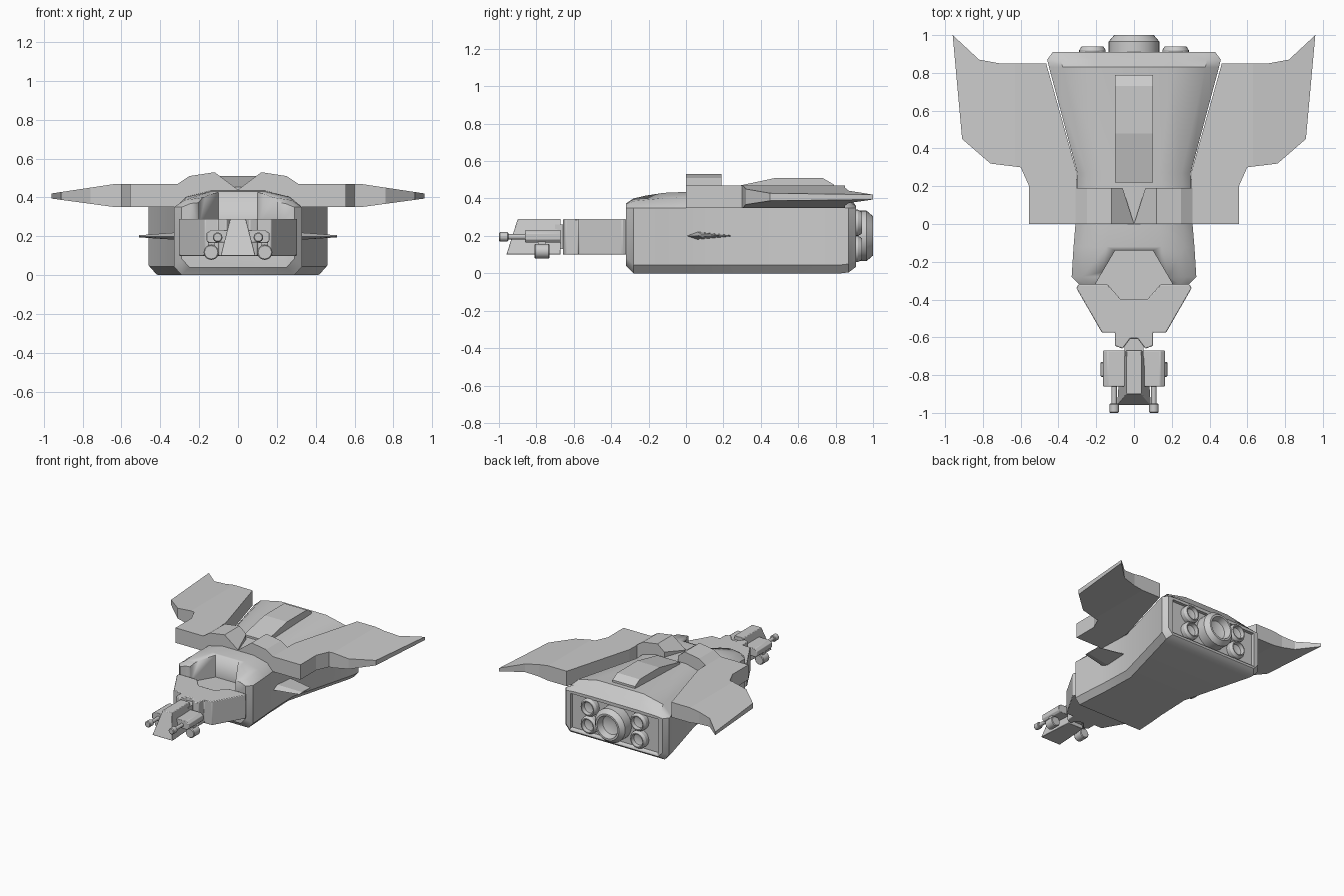
import bpy, bmesh, math
from mathutils import Vector

if "Cube" in bpy.data.objects:
    bpy.data.objects.remove(bpy.data.objects["Cube"])


def finish(bm, name, bevel=0.0, smooth=30):
    bmesh.ops.remove_doubles(bm, verts=bm.verts, dist=1e-5)
    bmesh.ops.recalc_face_normals(bm, faces=bm.faces)
    me = bpy.data.meshes.new(name)
    bm.to_mesh(me)
    bm.free()
    ob = bpy.data.objects.new(name, me)
    bpy.context.collection.objects.link(ob)
    bpy.context.view_layer.objects.active = ob
    ob.select_set(True)
    bpy.ops.object.shade_smooth_by_angle(angle=math.radians(smooth))
    ob.select_set(False)
    if bevel:
        b = ob.modifiers.new("Bevel", 'BEVEL')
        b.width, b.segments, b.limit_method = bevel, 2, 'ANGLE'
    return ob


def mirror(ob):
    ob.modifiers.new("Mirror", 'MIRROR').use_bisect_axis[0] = False
    return ob


def loft(rings, name, **kw):
    bm = bmesh.new()
    rows = [[bm.verts.new(p) for p in r] for r in rings]
    n = len(rows[0])
    for a, b in zip(rows, rows[1:]):
        for i in range(n):
            j = (i + 1) % n
            bm.faces.new((a[i], a[j], b[j], b[i]))
    bm.faces.new(rows[0])
    bm.faces.new(rows[-1])
    return finish(bm, name, **kw)


def plate(outline, bottom, top, name, **kw):
    """Prism from an xy outline; heights are functions of x."""
    return loft([[(x, y, f(x)) for x, y in outline] for f in (bottom, top)], name, **kw)


def flat(z):
    return lambda x: z


def both(half):
    return half + [(-x, y) for x, y in reversed(half)]


def lathe(profile, x, z, name, steps=24):
    """Spin (radius, y) points around an axis parallel to y."""
    bm = bmesh.new()
    vs = [bm.verts.new((x + r, y, z)) for r, y in profile]
    es = [bm.edges.new(p) for p in zip(vs, vs[1:])]
    bmesh.ops.spin(bm, geom=vs + es, cent=(x, 0, z), axis=(0, 1, 0),
                   angle=math.tau, steps=steps)
    return finish(bm, name)


def cut(ob, cutter):
    cutter.hide_render = True
    cutter.hide_viewport = True
    m = ob.modifiers.new("Cut", 'BOOLEAN')
    m.operation, m.object, m.solver = 'DIFFERENCE', cutter, 'EXACT'


# Hull: half sections (y, half width, crown height, bottom)
rings = []
for y, w, h, zb in [(-.32, .29, .03, .04), (-.28, .33, .055, 0), (-.12, .32, .08, 0),
                    (0, .31, .085, 0), (.27, .30, .09, 0), (.83, .45, .11, 0),
                    (.87, .46, .06, .005), (.91, .43, .01, .035)]:
    half = [(w - .04, zb), (w, zb + .045), (w, .35), (w * .84, .35 + h * .65), (w * .45, .35 + h)]
    rings.append([(x, y, z) for x, z in both(half)])
hull = loft(rings, "hull", smooth=35)
notch = [(.10, -.14), (.20, -.31), (.20, -.36)]
cut(hull, plate(both(notch), flat(.25), flat(.7), "notch_cutter"))
cut(hull, plate(both([(.39, .885), (.39, 1.0)]), flat(.055), flat(.335), "rear_cutter"))

# Raised strip along the hull back
loft([[(x, y, z) for x, z in ((-.1, .36), (.1, .36), (.1, t), (-.1, t))]
      for y, t in ((.22, .455), (.48, .51), (.73, .51), (.79, .475))], "spine_strip", smooth=5)

# Wings: hump at the root, flat inner panel, tapered outer panel
hump = [(0, .35), (.31, .35), (.31, .47), (.25, .51), (.12, .53), (0, .44)]
mirror(loft([[(x, 0, z) for x, z in hump],
             [(max(x, .06), .19, max(z, .48) if x == 0 and z > .4 else z) for x, z in hump]],
            "wing_root", smooth=10))
inner = [(.30, 0), (.555, 0), (.555, .20), (.60, .30), (.63, .304), (.63, .85),
         (.465, .85), (.305, .28)]
mirror(plate(inner, flat(.35), flat(.47), "inner_wing", smooth=10))
outer = [(.63, .304), (.76, .32), (.91, .45), (.96, 1.0), (.82, .87), (.71, .85), (.63, .85)]
mirror(plate(outer, lambda x: .35 + (x - .63) * .135, lambda x: .47 - (x - .63) * .15,
             "outer_wing", smooth=5))

# Small side fins
fin = [(0, .2), (.06, .222), (.24, .203), (.24, .197), (.06, .18)]
mirror(loft([[(.29, y, z) for y, z in fin],
             [(.51, .05 + y * .6, .2 + (z - .2) * .25) for y, z in fin]], "side_fin", smooth=10))

# Head block with rear notch, and the floor joining it to the hull
head = [(.07, -.40), (.14, -.32), (.295, -.32), (.305, -.34), (.17, -.575), (.10, -.575),
        (.10, -.645), (.06, -.66), (.02, -.605)]
plate(both(head), flat(.10), flat(.29), "head", bevel=.005)
plate(both([(.06, -.42), (.15, -.31)]), flat(.11), flat(.25), "neck_floor")
plate(both([(.05, -.60), (.05, -.70)]), flat(.13), flat(.26), "nose_joint")

# Nose wedge
loft([[(-.05, yb, .10 + d), (-wb, yb, .10), (wb, yb, .10), (.04, yt, .29), (-.04, yt, .29)][1:]
      for yb, yt, wb, d in ((-.96, -.90, .09, 0), (-.67, -.67, .07, 0))],
     "nose", bevel=.004)

# Weapon pods, barrels and canisters either side of the nose
pod = [(.04, .17), (.15, .165), (.163, .18), (.163, .215), (.14, .232), (.04, .232)]
mirror(loft([[(x, y, z) for x, z in pod] for y in (-.86, -.67)], "gun_pod", bevel=.004))
mirror(lathe([(0, -1), (.02, -1), (.025, -.995), (.025, -.955), (.02, -.95), (.014, -.95),
              (.014, -.84), (0, -.84)], .105, .195, "gun_barrel", 16))
mirror(lathe([(0, -.81), (.034, -.81), (.039, -.805), (.039, -.735), (.034, -.73), (0, -.73)],
             .138, .118, "canister", 20))
mirror(plate([(.12, -.79), (.155, -.79), (.155, -.75), (.12, -.75)], flat(.13), flat(.18),
             "canister_mount"))

# Hollow engine nozzles
lathe([(0, .87), (.135, .87), (.135, .965), (.105, 1.0), (.09, 1.0), (.075, .95), (0, .92)],
      0, .2, "main_engine", 32)
for z, tag in ((.13, "lower"), (.27, "upper")):
    mirror(lathe([(0, .87), (.07, .87), (.07, .92), (.058, .94), (.05, .94), (.045, .91), (0, .895)],
                 .22, z, tag + "_engine"))
